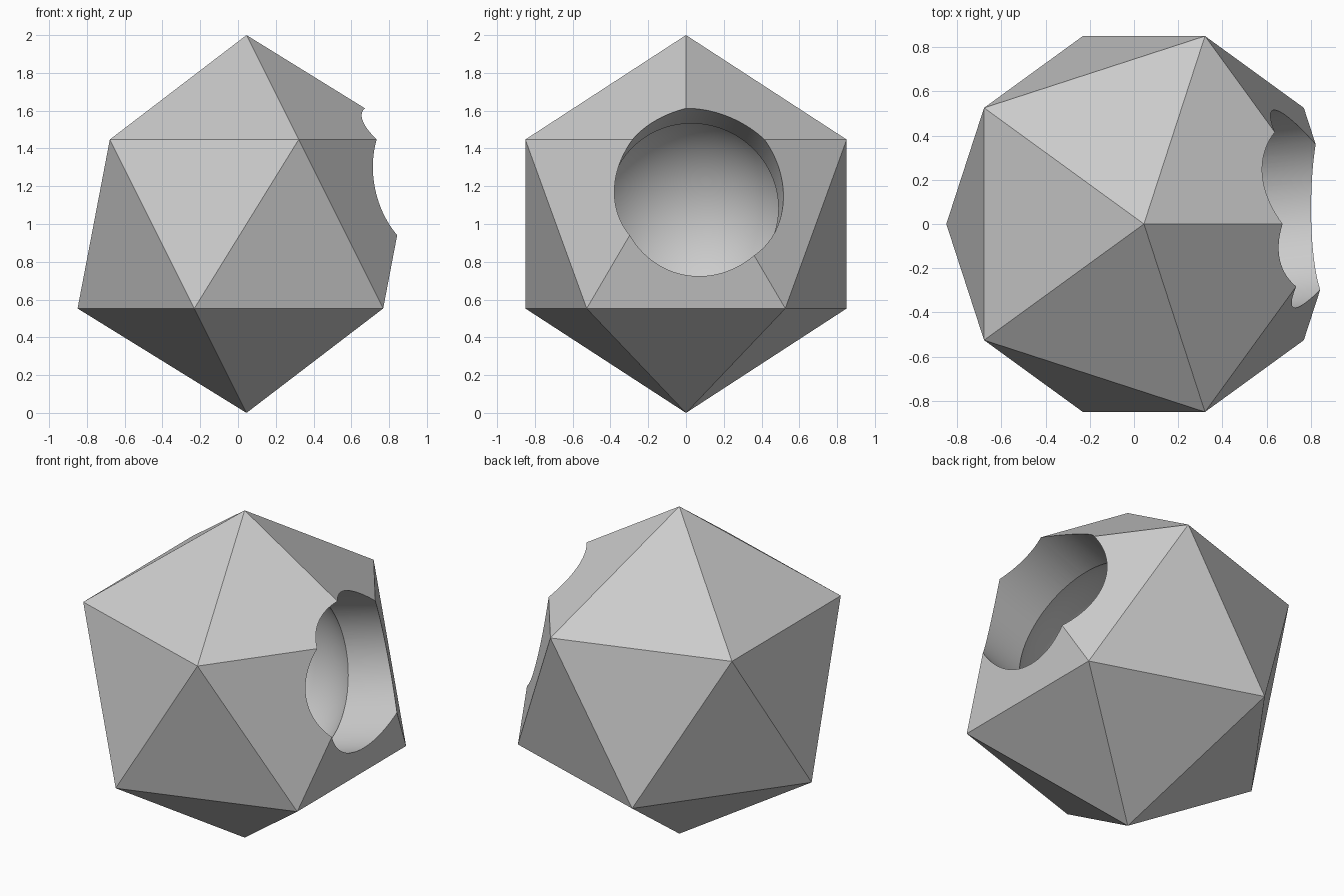
import bpy
from mathutils import Vector

cube = bpy.data.objects.get("Cube")
if cube:
    bpy.data.objects.remove(cube, do_unlink=True)

CENTRE = Vector((0.045, 0, 1))
BORE_AXIS = Vector((1, 0.107, 0.248)).normalized()
BORE_LENGTH = 1.4

# Single plain grey
grey = bpy.data.materials.new("plain_grey")
grey.use_nodes = True
colour = (0.6, 0.6, 0.6, 1)
grey.diffuse_color = colour
grey.node_tree.nodes["Principled BSDF"].inputs["Base Color"].default_value = colour


def finish(name):
    obj = bpy.context.object
    obj.name = name
    obj.data.materials.append(grey)
    return obj


def cut(target, cutter):
    cutter.hide_render = True
    mod = target.modifiers.new(cutter.name, 'BOOLEAN')
    mod.operation = 'DIFFERENCE'
    mod.solver = 'EXACT'
    mod.object = cutter
    bpy.ops.object.select_all(action='DESELECT')
    bpy.context.view_layer.objects.active = target
    target.select_set(True)
    bpy.ops.object.modifier_apply(modifier=mod.name)
    bpy.data.objects.remove(cutter, do_unlink=True)


# Faceted twenty-sided shell
bpy.ops.mesh.primitive_ico_sphere_add(subdivisions=1, radius=1, location=CENTRE)
shell = finish("faceted_shell")

# Round hollow in the middle
bpy.ops.mesh.primitive_uv_sphere_add(segments=96, ring_count=48, radius=0.6, location=CENTRE)
cut(shell, finish("hollow_cutter"))

# Round bore from the hollow out through one corner
bpy.ops.mesh.primitive_cylinder_add(
    vertices=128, radius=0.45, depth=BORE_LENGTH,
    location=CENTRE + BORE_AXIS * BORE_LENGTH / 2,
    rotation=BORE_AXIS.to_track_quat('Z', 'Y').to_euler())
cut(shell, finish("bore_cutter"))

# Smooth hollow and bore, crisp facets
bpy.ops.object.shade_smooth_by_angle(angle=0.5)
